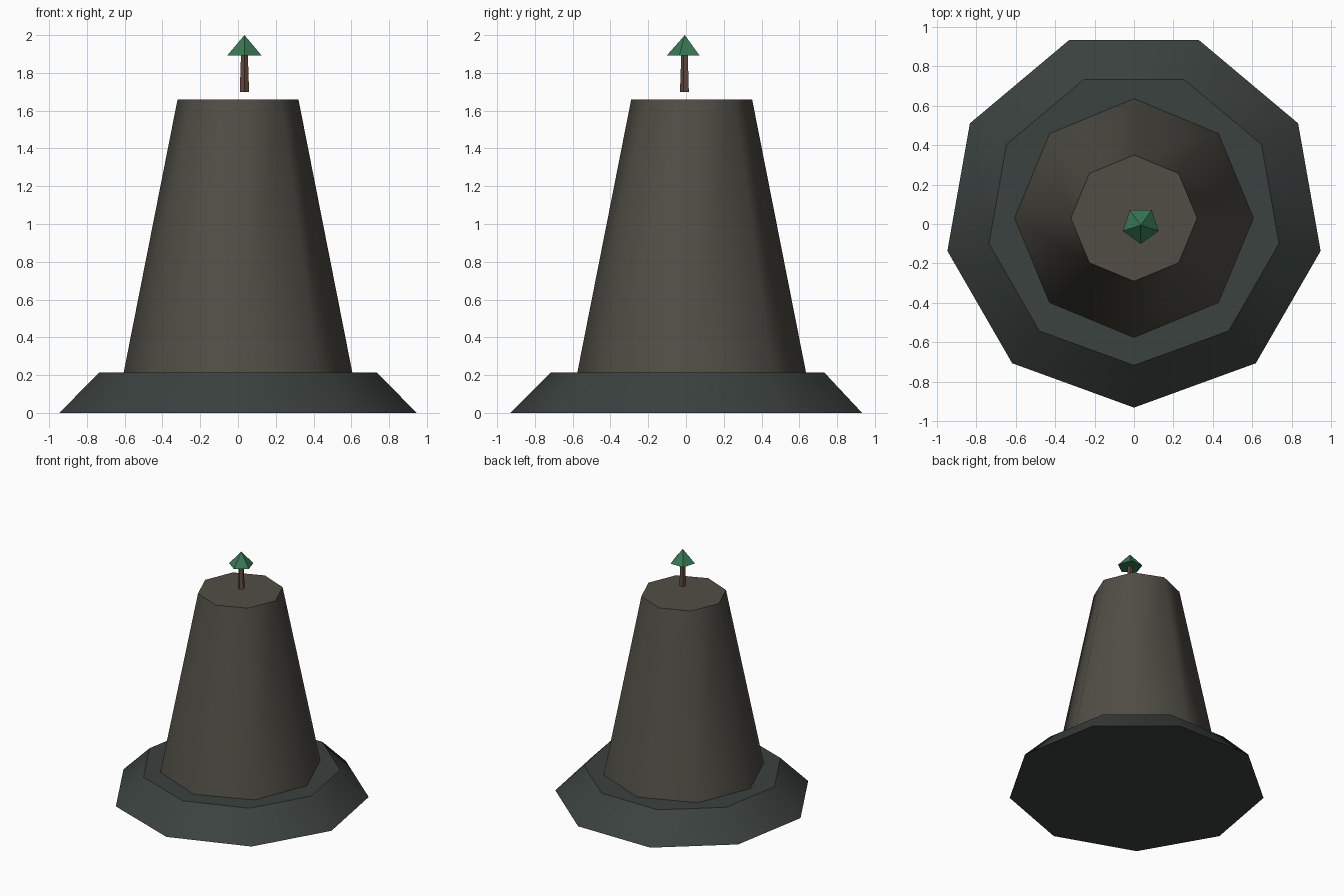
import bpy, bmesh
from math import sin, cos, pi

if "Cube" in bpy.data.objects:
    bpy.data.objects.remove(bpy.data.objects["Cube"])


def material(name, rgb):
    m = bpy.data.materials.new(name)
    m.diffuse_color = (*rgb, 1)
    m.use_nodes = True
    m.node_tree.nodes["Principled BSDF"].inputs["Base Color"].default_value = m.diffuse_color
    return m


def frustum(name, sides, center, r0, z0, r1, z1, mat, smooth):
    """Closed tapered prism with one corner facing the front; r1 = 0 gives a cone."""
    bm = bmesh.new()

    def ring(r, z):
        angles = [-pi / 2 + 2 * pi * i / sides for i in range(sides)]
        return [bm.verts.new((center[0] + r * cos(a), center[1] + r * sin(a), z)) for a in angles]

    low = ring(r0, z0)
    caps = [bm.faces.new(low[::-1])]
    if r1:
        high = ring(r1, z1)
        caps.append(bm.faces.new(high))
    else:
        tip = bm.verts.new((*center, z1))
    for i in range(sides):
        j = (i + 1) % sides
        quad = (low[i], low[j], high[j], high[i]) if r1 else (low[i], low[j], tip)
        bm.faces.new(quad).smooth = smooth
    # keep the rims crisp while the sides shade smoothly
    for cap in caps:
        for e in cap.edges:
            e.smooth = False
    me = bpy.data.meshes.new(name)
    bm.to_mesh(me)
    bm.free()
    me.materials.append(mat)
    ob = bpy.data.objects.new(name, me)
    bpy.context.collection.objects.link(ob)
    return ob


slate = material("dark_slate", (0.043, 0.054, 0.050))
stone = material("stone", (0.080, 0.076, 0.060))
bark = material("bark", (0.13, 0.07, 0.045))
leaf = material("leaf", (0.04, 0.19, 0.09))

# rock: wide nine-sided foot and tall eight-sided stack
ROCK = (0, 0.03)
frustum("rock_foot", 9, ROCK, 0.96, 0.0, 0.746, 0.215, slate, True)
frustum("rock_stack", 8, ROCK, 0.608, 0.2, 0.32, 1.66, stone, True)

# little tree hovering just over the summit
TREE = (0.034, -0.006)
frustum("tree_trunk", 5, TREE, 0.026, 1.70, 0.019, 1.90, bark, False)
frustum("tree_crown", 5, TREE, 0.095, 1.893, 0.0, 2.0, leaf, False)
